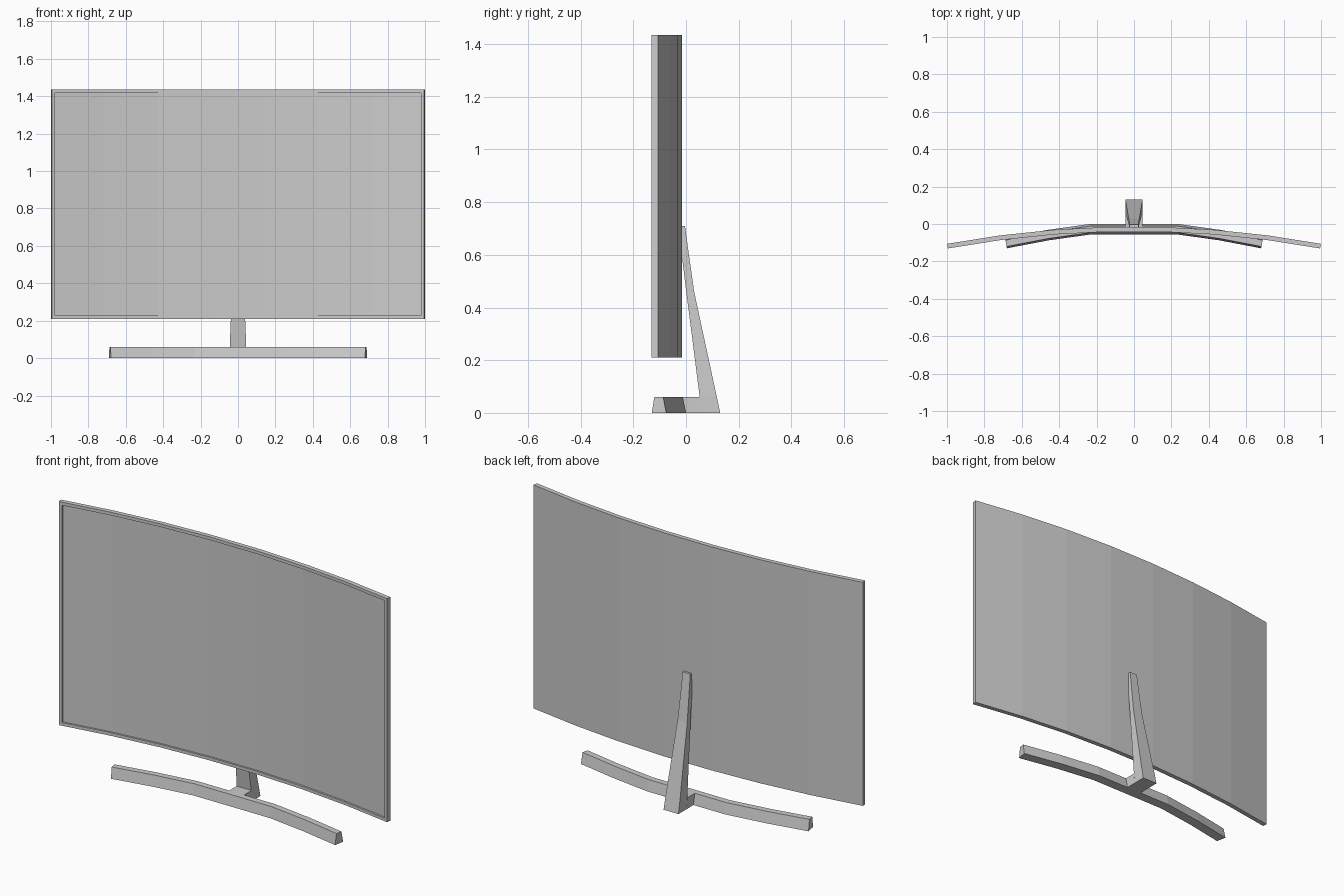
import bpy
import bmesh
import math

cube = bpy.data.objects.get("Cube")
if cube:
    bpy.data.objects.remove(cube, do_unlink=True)

GREY = (0.6, 0.6, 0.6, 1.0)
grey = bpy.data.materials.new("plain grey")
grey.use_nodes = True
grey.diffuse_color = GREY
grey.node_tree.nodes["Principled BSDF"].inputs["Base Color"].default_value = GREY


def finish(name, bm):
    """Turn a bmesh into a flat-shaded object."""
    bmesh.ops.recalc_face_normals(bm, faces=bm.faces)
    mesh = bpy.data.meshes.new(name)
    bm.to_mesh(mesh)
    bm.free()
    mesh.materials.append(grey)
    obj = bpy.data.objects.new(name, mesh)
    bpy.context.collection.objects.link(obj)
    return obj


def loft(rings):
    """Skin matching rings of points and cap both ends."""
    bm = bmesh.new()
    loops = [[bm.verts.new(p) for p in ring] for ring in rings]
    count = len(loops[0])
    for a, b in zip(loops, loops[1:]):
        for i in range(count):
            j = (i + 1) % count
            bm.faces.new((a[i], a[j], b[j], b[i]))
    bm.faces.new(loops[0])
    bm.faces.new(loops[-1][::-1])
    bmesh.ops.recalc_face_normals(bm, faces=bm.faces)
    return bm


def sweep(path, section):
    """Sweep a (depth, z) section along a half path (x, y, tilt), mirrored in x."""
    full = [(-x, y, -t) for x, y, t in reversed(path)] + path
    return loft([[(x - d * math.sin(t), y - d * math.cos(t), z)
                  for d, z in section] for x, y, t in full])


# Curved screen: seven flat strips, each turned three degrees further
strip, turn = 0.287, math.radians(3)
path = [(strip / 2, -0.016, turn / 2)]
for k in (1, 2, 3):
    x, y, _ = path[-1]
    tilt = turn * (k + 0.5) if k < 3 else turn * k
    path.append((x + strip * math.cos(turn * k), y - strip * math.sin(turn * k), tilt))
bm = sweep(path, [(0, 0.21), (0, 1.435), (0.025, 1.435), (0.025, 0.21)])

# Thin bezel around a recessed display
front = [f for f in bm.faces if f.normal.y < -0.8]
bmesh.ops.inset_region(bm, faces=front, thickness=0.017, use_even_offset=True)
bmesh.ops.inset_region(bm, faces=front, thickness=0.001, depth=-0.008,
                       use_even_offset=True)
finish("curved_screen", bm)

# Curved base bar with sloping front and back
bar_path = [(0.235, 0.0, 0.06), (0.465, -0.032, 0.17), (0.69, -0.075, 0.19)]
finish("base_bar", sweep(bar_path, [(0, 0), (0.012, 0.06), (0.046, 0.06), (0.056, 0)]))

# Short foot joining the bar to the neck
foot = [[(x, y, z) for y, z in ((-0.03, 0), (-0.03, 0.06), (0.052, 0.06), (0.06, 0))]
        for x in (-0.045, 0.045)]
finish("stand_foot", loft(foot))

# Leaning, tapered neck: height, front depth, back depth, half width
levels = [(0, 0.055, 0.13, 0.045), (0.06, 0.052, 0.117, 0.044),
          (0.46, 0.001, 0.031, 0.029), (0.615, -0.018, 0.009, 0.025),
          (0.71, -0.018, -0.004, 0.023)]
finish("stand_neck", loft([[(-w, f, z), (w, f, z), (w, b, z), (-w, b, z)]
                           for z, f, b, w in levels]))
